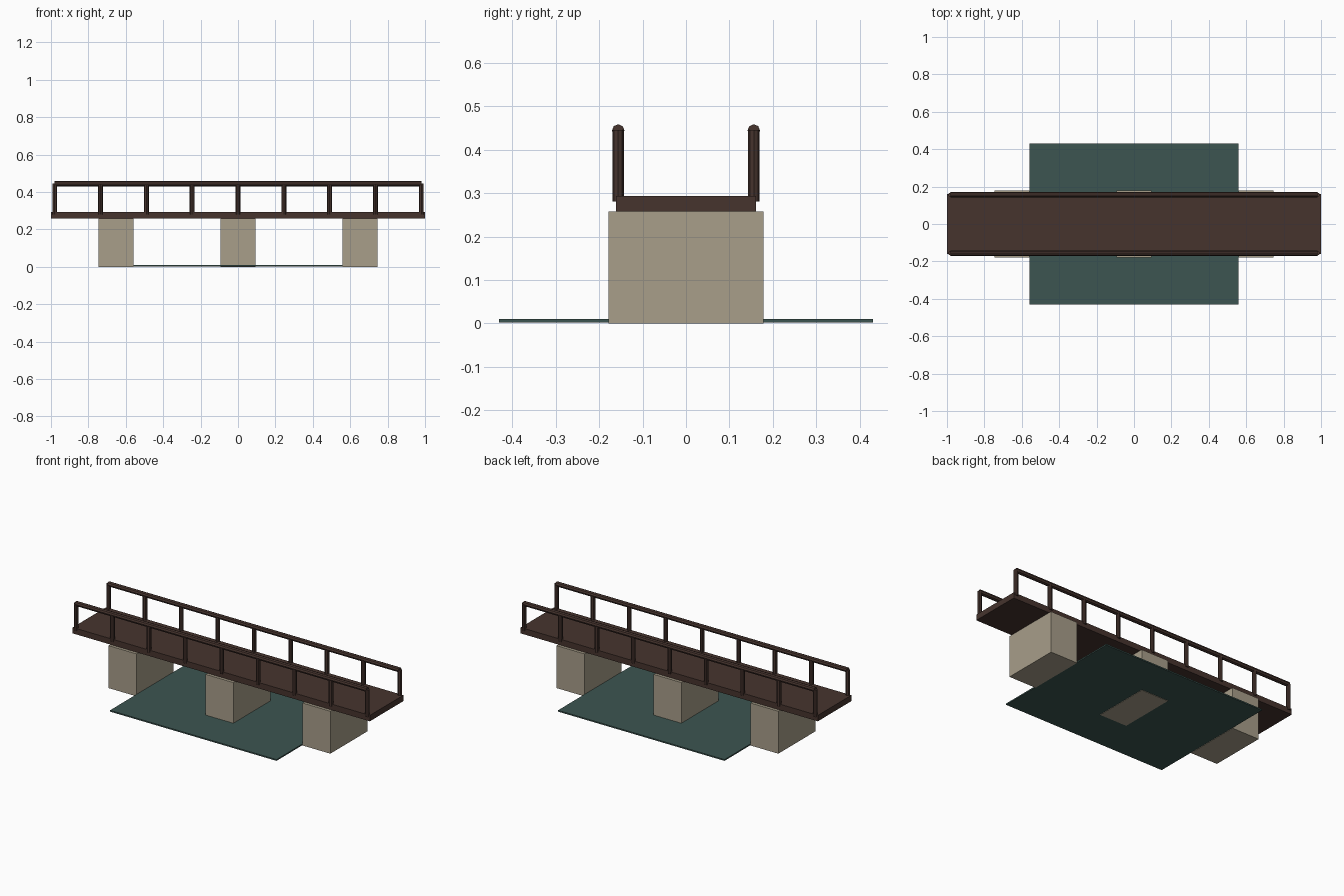
import bpy
import math

cube = bpy.data.objects.get("Cube")
if cube:
    bpy.data.objects.remove(cube, do_unlink=True)


def material(name, rgb):
    mat = bpy.data.materials.new(name)
    mat.use_nodes = True
    color = (*rgb, 1)
    mat.diffuse_color = color
    mat.node_tree.nodes["Principled BSDF"].inputs["Base Color"].default_value = color
    return mat


wood = material("dark wood", (0.061, 0.034, 0.027))
stone = material("pale stone", (0.392, 0.342, 0.254))
water = material("dark teal water", (0.045, 0.091, 0.082))


def finish(name, mat):
    obj = bpy.context.object
    obj.name = name
    obj.data.materials.append(mat)
    return obj


def box(name, mat, center, size):
    bpy.ops.mesh.primitive_cube_add(size=1, location=center)
    obj = finish(name, mat)
    obj.scale = size
    return obj


def pole(name, mat, center, radius, length, rotation=(0, 0, 0)):
    bpy.ops.mesh.primitive_cylinder_add(
        vertices=8, radius=radius, depth=length, location=center, rotation=rotation)
    return finish(name, mat)


# Water slab, just clear of the ground
box("water", water, (0, 0, 0.0065), (1.12, 0.86, 0.008))

# Three stone piers
for label, x in (("right", -0.653), ("middle", 0), ("left", 0.653)):
    box(label + "_pier", stone, (x, 0, 0.129), (0.187, 0.357, 0.258))

# Deck
box("deck", wood, (0, 0, 0.276), (2, 0.322, 0.036))

# Posts and handrail along each side
for label, side in (("front", -1), ("back", 1)):
    y = side * 0.156
    for i in range(9):
        pole(f"{label}_post_{i + 1}", wood, ((i - 4) * 0.245, y, 0.363), 0.013, 0.164)
    pole(label + "_handrail", wood, (0, y, 0.444), 0.0145, 1.96, (0, math.pi / 2, 0))
